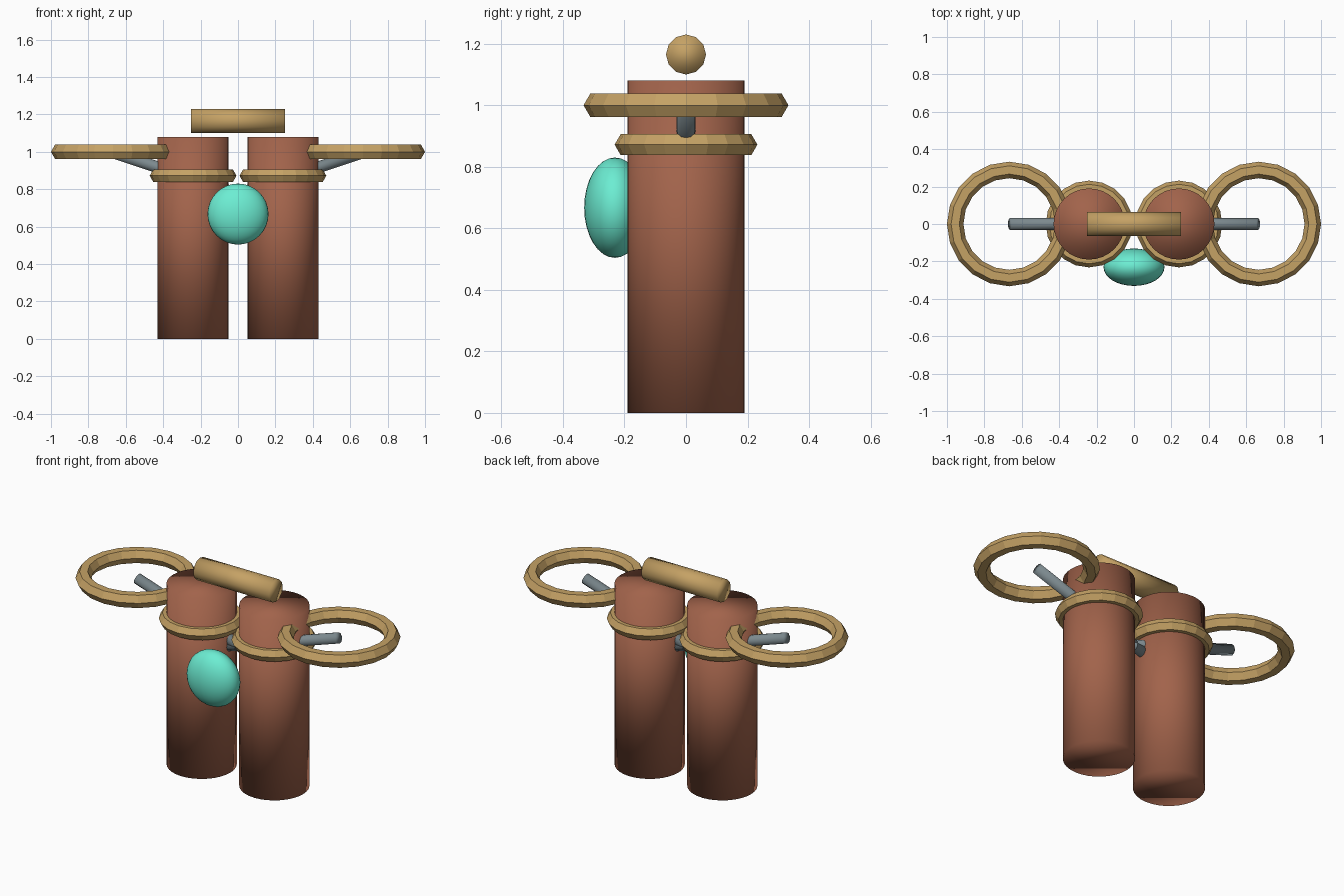
import bpy
from mathutils import Vector

if "Cube" in bpy.data.objects:
    bpy.data.objects.remove(bpy.data.objects["Cube"])


def material(name, rgb):
    m = bpy.data.materials.new(name)
    m.diffuse_color = (*rgb, 1)
    m.use_nodes = True
    m.node_tree.nodes["Principled BSDF"].inputs["Base Color"].default_value = m.diffuse_color
    return m


RED = material("red_brown", (0.36, 0.125, 0.07))
GOLD = material("gold", (0.56, 0.36, 0.13))
STEEL = material("steel", (0.2, 0.25, 0.27))
TEAL = material("teal", (0.15, 0.85, 0.65))


def finish(name, mat, smooth=True):
    ob = bpy.context.object
    ob.name = name
    ob.data.materials.append(mat)
    if smooth:
        bpy.ops.object.shade_smooth()
    return ob


def rod(name, a, b, radius, sides, mat):
    a, b = Vector(a), Vector(b)
    d = b - a
    bpy.ops.mesh.primitive_cylinder_add(
        vertices=sides, radius=radius, depth=d.length, location=(a + b) / 2,
        rotation=d.to_track_quat('Z', 'Y').to_euler())
    return finish(name, mat)


def ring(name, loc, major, minor):
    # hexagonal section, faceted
    bpy.ops.mesh.primitive_torus_add(
        location=loc, major_radius=major, minor_radius=minor,
        major_segments=20, minor_segments=6)
    return finish(name, GOLD, smooth=False)


for side, s in (("left", -1), ("right", 1)):
    # upright tube with its collar
    rod(f"{side}_tube", (s * 0.24, 0, 0), (s * 0.24, 0, 1.08), 0.19, 32, RED)
    ring(f"{side}_collar", (s * 0.24, 0, 0.872), 0.193, 0.039)
    # outer loop and the slanted pin running through the tube
    ring(f"{side}_loop", (s * 0.667, 0, 1.0), 0.289, 0.044)
    rod(f"{side}_pin", (s * -0.06, 0, 0.755), (s * 0.664, 0, 0.995), 0.031, 12, STEEL)

# carrying handle
rod("top_handle", (-0.25, 0, 1.165), (0.25, 0, 1.165), 0.065, 12, GOLD)

# oval gem on the front
bpy.ops.mesh.primitive_uv_sphere_add(segments=32, ring_count=16, radius=1,
                                     location=(0, -0.231, 0.667))
gem = finish("front_gem", TEAL)
gem.scale = (0.163, 0.1, 0.163)
